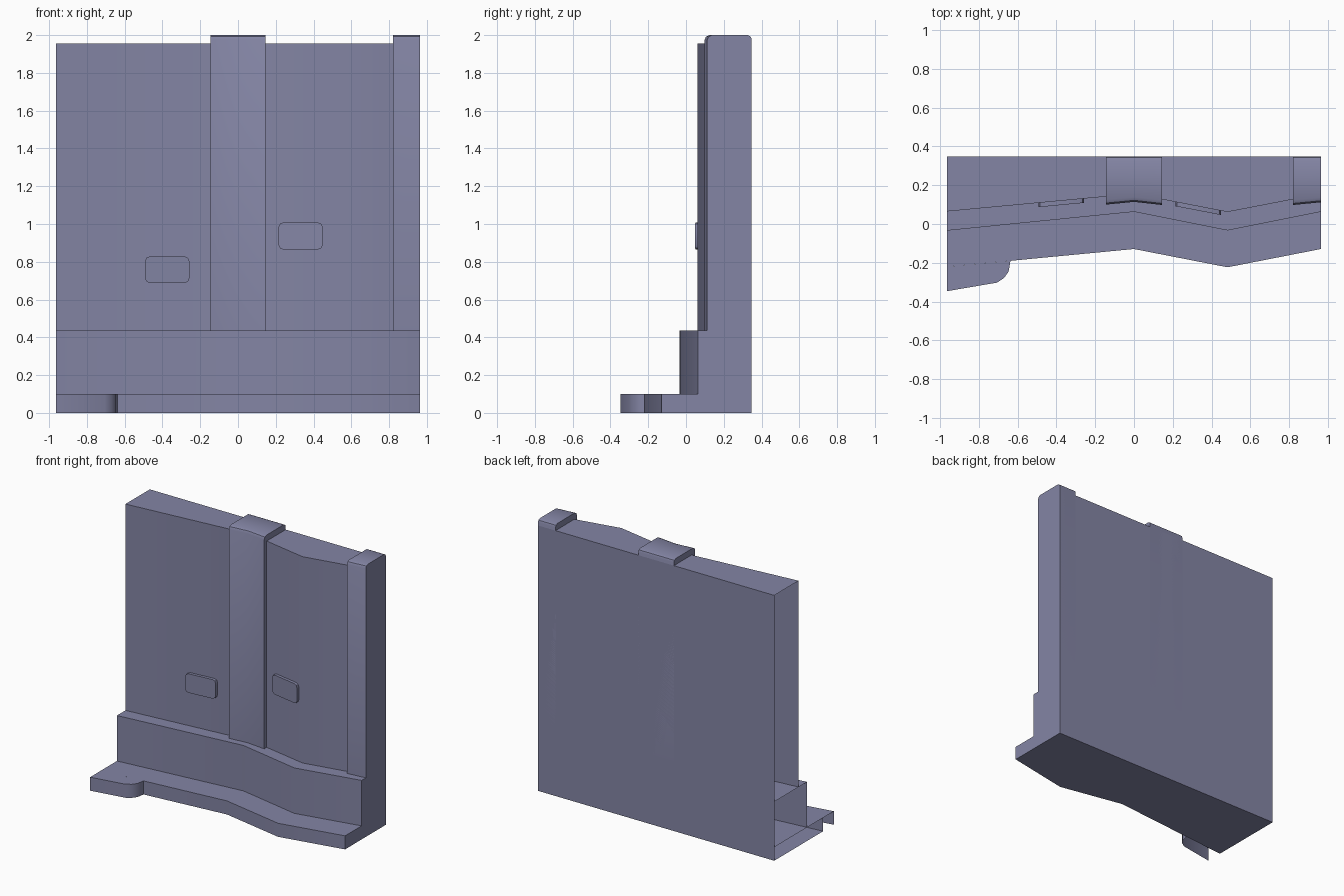
import bpy, bmesh

if "Cube" in bpy.data.objects:
    bpy.data.objects.remove(bpy.data.objects["Cube"])

LEFT, RIGHT, BACK = -0.963, 0.963, 0.348

paint = bpy.data.materials.new("slate_lilac")
paint.diffuse_color = (0.23, 0.235, 0.375, 1)
paint.use_nodes = True
paint.node_tree.nodes["Principled BSDF"].inputs["Base Color"].default_value = paint.diffuse_color


def make(name, verts, faces, fix_normals=False):
    mesh = bpy.data.meshes.new(name)
    mesh.from_pydata(verts, [], faces)
    bm = bmesh.new()
    bm.from_mesh(mesh)
    if fix_normals:
        bmesh.ops.recalc_face_normals(bm, faces=bm.faces)
    for f in bm.faces:
        f.smooth = True
    bm.to_mesh(mesh)
    bm.free()
    mesh.set_sharp_from_angle(angle=0.52)
    mesh.materials.append(paint)
    obj = bpy.data.objects.new(name, mesh)
    bpy.context.collection.objects.link(obj)
    return obj


def tier(name, front, z0, z1, bottom=False):
    """Block with a zigzag front, flat back and an open left end."""
    ring = front + [(RIGHT, BACK), (LEFT, BACK)]
    n = len(ring)
    verts = [(x, y, z) for z in (z0, z1) for x, y in ring]
    faces = [(i, i + 1, n + i + 1, n + i) for i in range(n - 1)]
    faces.append(tuple(range(n, 2 * n)))
    if bottom:
        faces.append(tuple(reversed(range(n))))
    return make(name, verts, faces)


def loft(name, sections):
    """Closed solid through matching cross sections."""
    n, m = len(sections[0]), len(sections)
    verts = [v for s in sections for v in s]
    faces = [(k * n + i, k * n + (i + 1) % n, (k + 1) * n + (i + 1) % n, (k + 1) * n + i)
             for k in range(m - 1) for i in range(n)]
    faces += [tuple(range(n)), tuple(range((m - 1) * n, m * n))]
    return make(name, verts, faces, True)


def zigzag(low, high, left):
    return [(LEFT, left), (0, high), (0.482, low), (RIGHT, high)]


# stacked wall tiers
wall_front = zigzag(0.062, 0.155, 0.065)
tier("base_step", zigzag(-0.223, -0.129, -0.221), 0, 0.1, True)
tier("lower_wall", zigzag(-0.033, 0.063, -0.034), 0.1, 0.435)
tier("upper_wall", wall_front, 0.435, 1.955)

# rounded floor lip at the left: top and front edge only
lip = [(LEFT, -0.346), (-0.705, -0.302), (-0.67, -0.278), (-0.647, -0.247),
       (-0.641, -0.215), (-0.637, -0.19)]
n = len(lip)
make("floor_lip",
     [(x, y, z) for z in (0, 0.1) for x, y in lip] + [(LEFT, -0.221, 0.1)],
     [(i, i + 1, n + i + 1, n + i) for i in range(n - 1)] + [tuple(range(n, 2 * n + 1))])


# pillars with eased top edges
def pillar(name, stations):
    loft(name, [[(x, p, z) for p, z in (
        (y, 0.435), (y, 1.975), (y + 0.008, 1.992), (y + 0.025, 2.0),
        (BACK - 0.022, 2.0), (BACK - 0.006, 1.992), (BACK, 1.978), (BACK, 0.435))]
        for x, y in stations])


pillar("middle_pillar", [(-0.145, 0.1), (0, 0.114), (0.145, 0.098)])
pillar("right_pillar", [(0.82, 0.098), (RIGHT, 0.112)])


# small wall plates lying along the wall surface
def wall_y(x):
    for (xa, ya), (xb, yb) in zip(wall_front, wall_front[1:]):
        if xa <= x <= xb:
            return ya + (yb - ya) * (x - xa) / (xb - xa)


def plate(name, x0, x1, z0, z1, c=0.024):
    outline = [(x0 + c, z0), (x1 - c, z0), (x1 - c * .3, z0 + c * .3), (x1, z0 + c),
               (x1, z1 - c), (x1 - c * .3, z1 - c * .3), (x1 - c, z1), (x0 + c, z1),
               (x0 + c * .3, z1 - c * .3), (x0, z1 - c), (x0, z0 + c), (x0 + c * .3, z0 + c * .3)]
    loft(name, [[(x, wall_y(x) - d, z) for x, z in outline] for d in (0.022, -0.003)])


plate("left_plate", -0.492, -0.258, 0.688, 0.828)
plate("right_plate", 0.215, 0.448, 0.865, 1.008)
